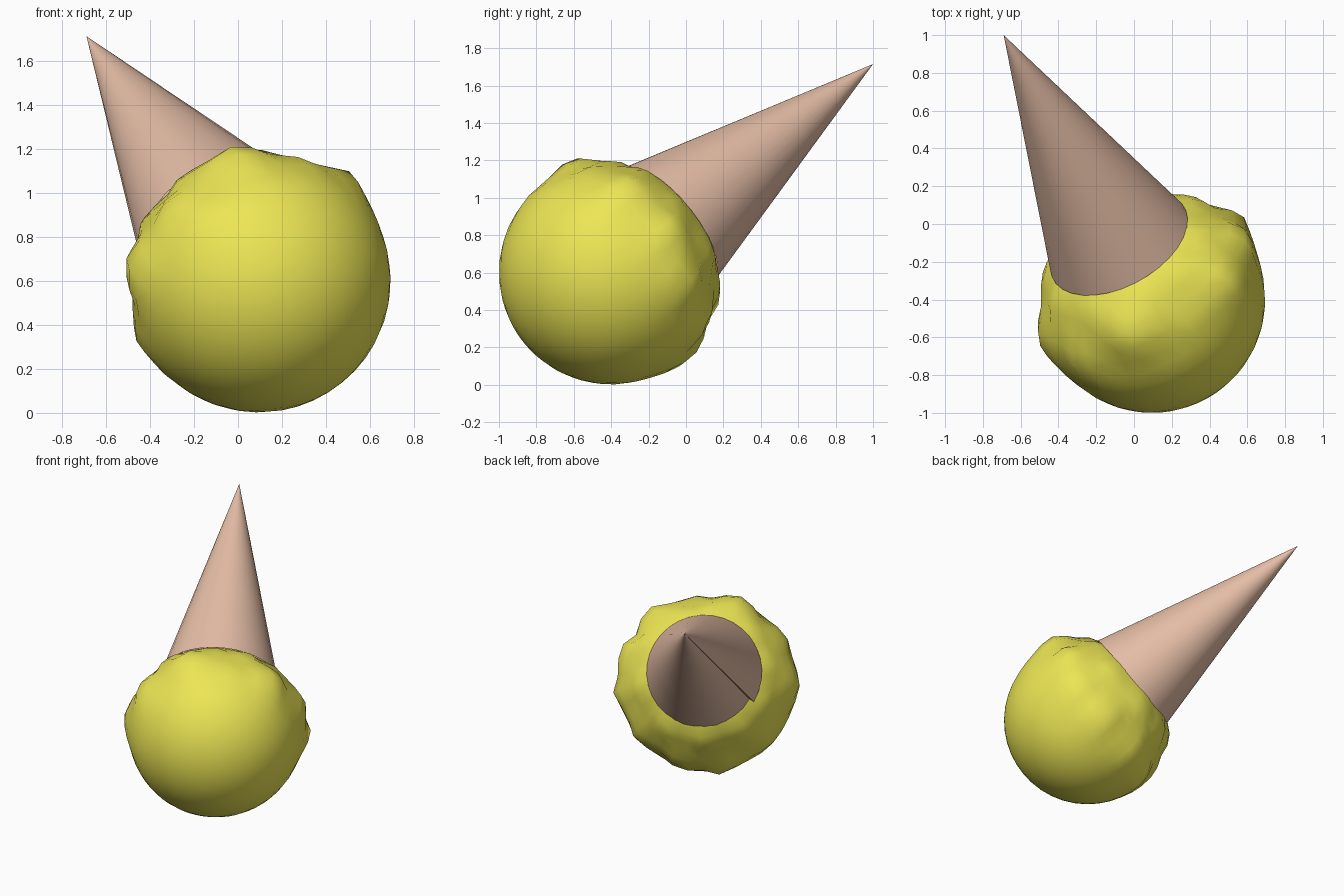
import bpy, bmesh, math, random
from mathutils import Vector

if "Cube" in bpy.data.objects:
    bpy.data.objects.remove(bpy.data.objects["Cube"])

random.seed(4)
CENTRE = Vector((0.095, -0.40, 0.602))
APEX = Vector((-0.69, 1.0, 1.715))
AXIS = (APEX - CENTRE).normalized()
LENGTH = (APEX - CENTRE).length
U = Vector((0, 0, 1)).cross(AXIS).normalized()
V = AXIS.cross(U)


def material(name, rgb):
    m = bpy.data.materials.new(name)
    m.diffuse_color = (*rgb, 1)
    m.use_nodes = True
    m.node_tree.nodes["Principled BSDF"].inputs["Base Color"].default_value = m.diffuse_color
    return m


def finish(bm, name, mat, angle):
    me = bpy.data.meshes.new(name)
    bm.to_mesh(me)
    bm.free()
    ob = bpy.data.objects.new(name, me)
    bpy.context.collection.objects.link(ob)
    me.materials.append(mat)
    bpy.ops.object.select_all(action='DESELECT')
    ob.select_set(True)
    bpy.context.view_layer.objects.active = ob
    bpy.ops.object.shade_smooth_by_angle(angle=math.radians(angle))
    return ob


def direction(azimuth, elevation):
    a, e = math.radians(azimuth), math.radians(elevation)
    return (U * math.cos(a) + V * math.sin(a)) * math.cos(e) + AXIS * math.sin(e)


# Scoop: smooth ball with a ring of soft lumps around the cone
lumps = [(direction(a, e), h, w) for a, e, h, w in
         [(0, 12, .075, .27), (32, 12, .06, .25), (70, 22, .085, .27), (103, 14, .04, .2),
          (133, 16, .09, .26), (165, 16, .09, .24), (190, 10, .085, .24), (221, 10, .07, .24),
          (256, 10, .065, .25), (281, 4, .065, .2), (318, 12, .055, .25)]]
lumps += [(direction(a + random.uniform(-8, 8), 36), 0.04, 0.17) for a in range(15, 360, 36)]

bm = bmesh.new()
bmesh.ops.create_uvsphere(bm, u_segments=36, v_segments=22, radius=1)
for v in bm.verts:
    n = v.co.normalized()
    p = (U * n.x + V * n.y + AXIS * n.z).normalized()
    # the lumpy side sits slightly lower than the smooth side
    blend = min(1, max(0, (n.z + 0.1) / 0.3))
    r = 0.6 - 0.035 * blend
    r += max(h * math.exp(-(p.angle(c) / w) ** 2) for c, h, w in lumps)
    v.co = CENTRE + p * r
    v.co.z = max(v.co.z, 0)
finish(bm, "scoop", material("lemon_ice", (0.84, 0.79, 0.09)), 60)

# Cone: rolled wafer whose outer edge overlaps at a seam
bm = bmesh.new()
SEGMENTS, SEAM, RIM = 32, -28, 0.42
rings = []
for t in (RIM, 0.6, 0.95, 1.3, 1.65, LENGTH - 0.001):
    ring = []
    for i in range(SEGMENTS + 1):
        f = i / SEGMENTS
        a = math.radians(SEAM + 360 * f)
        r = 0.253 * (LENGTH - t) * (1.05 - 0.08 * f)
        ring.append(bm.verts.new(CENTRE + AXIS * t + (U * math.cos(a) + V * math.sin(a)) * r))
    rings.append(ring)
for lo, hi in zip(rings, rings[1:]):
    for i in range(SEGMENTS):
        bm.faces.new((lo[i], lo[i + 1], hi[i + 1], hi[i]))
    bm.faces.new((lo[-1], lo[0], hi[0], hi[-1]))
finish(bm, "cone", material("wafer", (0.78, 0.51, 0.38)), 40)
